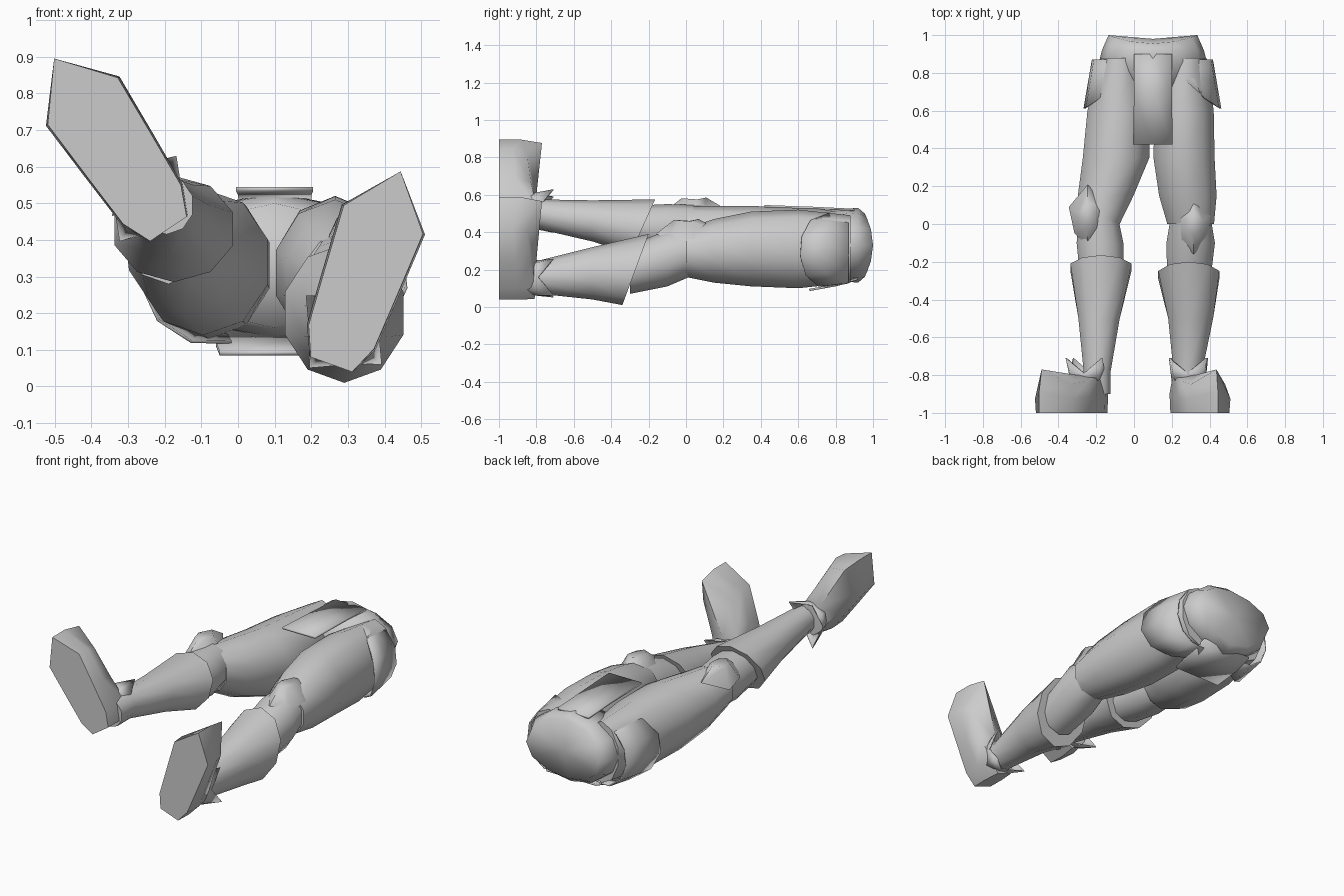
import bpy, bmesh, math
from mathutils import Vector

start_cube = bpy.data.objects.get("Cube")
if start_cube:
    bpy.data.objects.remove(start_cube, do_unlink=True)

steel = bpy.data.materials.new("plain_grey")
steel.use_nodes = True
steel.diffuse_color = (0.6, 0.6, 0.6, 1)
steel.node_tree.nodes["Principled BSDF"].inputs["Base Color"].default_value = steel.diffuse_color


def make_object(name, bm, sharp=50, thickness=0.0):
    """Turn a bmesh into a finished, smooth shaded part."""
    bmesh.ops.recalc_face_normals(bm, faces=bm.faces)
    mesh = bpy.data.meshes.new(name)
    bm.to_mesh(mesh)
    bm.free()
    mesh.materials.append(steel)
    part = bpy.data.objects.new(name, mesh)
    bpy.context.collection.objects.link(part)
    if thickness:
        shell = part.modifiers.new("thickness", 'SOLIDIFY')
        shell.thickness = thickness
    bpy.ops.object.select_all(action='DESELECT')
    part.select_set(True)
    bpy.context.view_layer.objects.active = part
    bpy.ops.object.shade_smooth_by_angle(angle=math.radians(sharp))
    return part


def bridge(bm, rings, closed=True):
    """Join neighbouring rows of vertices with quads."""
    for low, high in zip(rings, rings[1:]):
        count = len(low)
        for i in range(count if closed else count - 1):
            j = (i + 1) % count
            bm.faces.new((low[i], low[j], high[j], high[i]))


def cap(bm, ring, centre):
    tip = bm.verts.new(centre)
    for i, vert in enumerate(ring):
        bm.faces.new((vert, ring[(i + 1) % len(ring)], tip))


def limb(name, sections, tilt=0.0, sides=10):
    """Loft ovals given as x, y, z, half width, half height; tilt slants the first rim."""
    bm = bmesh.new()
    rings = []
    for index, (x, y, z, wide, high) in enumerate(sections):
        slant = tilt if index == 0 else 0
        ring = []
        for i in range(sides):
            a = math.tau * (i + 0.5) / sides
            rise = high * math.sin(a)
            ring.append(bm.verts.new((x + wide * math.cos(a), y + slant * rise, z + rise)))
        rings.append(ring)
    bridge(bm, rings)
    for ring, section in ((rings[0], sections[0]), (rings[-1], sections[-1])):
        cap(bm, ring, section[:3])
    return make_object(name, bm)


def hip_guard(name, x, z, side):
    """Curved shell round the outer thigh, ending in a point."""
    bm = bmesh.new()
    rows = []
    for t in (0, 0.5, 1):
        row = []
        for i in range(7):
            a = math.radians(-105 + i * 32)
            length = 0.09 + 0.17 * max(0, math.cos(a)) ** 0.7
            radius = 0.155 + 0.045 * t
            row.append(bm.verts.new((x + side * radius * math.cos(a), 0.87 - t * length,
                                     z + (0.18 + 0.02 * t) * math.sin(a))))
        rows.append(row)
    bridge(bm, rows, closed=False)
    return make_object(name, bm, thickness=0.008)


def knee_plate(name, x, y, z, side):
    """Pointed kneecap plate with a raised centre."""
    bm = bmesh.new()
    outline = [(0, 0.17, 0), (0.1, 0.05, -0.06), (0.07, -0.09, -0.05),
               (0, -0.16, -0.02), (-0.07, -0.09, -0.03), (-0.09, 0.05, -0.05)]
    rim = [bm.verts.new((x + side * u, y + v, z + w)) for u, v, w in outline]
    ridge = [bm.verts.new((x + side * u * 0.5, y + v * 0.4, z + 0.06 + w * 0.2))
             for u, v, w in outline]
    bridge(bm, [rim, ridge])
    bm.faces.new(ridge)
    bm.faces.new(rim[::-1])
    return make_object(name, bm, sharp=75)


def boot(prefix, heel, toe, side):
    """Boot with upright pointed toe and a flared spiked cuff."""
    heel, toe = Vector(heel), Vector(toe)
    along = (toe - heel).normalized()
    across = Vector((-along.y, along.x)) * -side

    def place(u, v, y):
        flat = heel + across * u + along * v
        return (flat.x, y, flat.y)

    # half outline from heel to toe: offset, distance, top height
    half = [(0.06, 0.0, -0.81), (0.095, 0.08, -0.80), (0.105, 0.24, -0.83), (0.115, 0.42, -0.85)]
    outline = half + [(0, 0.56, -0.77)] + [(-u, v, y) for u, v, y in half[::-1]]
    bm = bmesh.new()
    sole = [bm.verts.new(place(u, v, -1)) for u, v, y in outline]
    middle = [bm.verts.new(place(u * 1.05, v, (y - 1) / 2)) for u, v, y in outline]
    top = [bm.verts.new(place(u * 0.85, v * 0.96, y)) for u, v, y in outline]
    bridge(bm, [sole, middle, top])
    bm.faces.new(sole[::-1])
    cap(bm, top, place(0, 0.2, -0.8))
    make_object(prefix + "_boot", bm, sharp=60)

    # cuff with alternating spikes
    bm = bmesh.new()
    base, edge = [], []
    for i in range(8):
        a = math.tau * (i + 0.5) / 8
        spike = i % 2
        reach = 0.14 if spike else 0.095
        base.append(bm.verts.new(place(0.085 * math.cos(a), 0.1 + 0.09 * math.sin(a), -0.86)))
        edge.append(bm.verts.new(place(reach * math.cos(a), 0.1 + reach * math.sin(a),
                                       -0.71 if spike else -0.79)))
    bridge(bm, [base, edge])
    make_object(prefix + "_boot_cuff", bm, thickness=0.006)


def flap(name, rows):
    """Bent cloth-like plate; rows give y, z, centre x, half width."""
    bm = bmesh.new()
    grid = [[bm.verts.new((x + s * wide, y, z)) for s in (-1, 0, 1)] for y, z, x, wide in rows]
    bridge(bm, grid, closed=False)
    return make_object(name, bm, thickness=0.012)


# left leg, lower and slightly turned out
limb("left_thigh", [(0.27, 0.88, 0.31, 0.12, 0.18), (0.265, 0.6, 0.31, 0.165, 0.21),
                    (0.265, 0.35, 0.31, 0.17, 0.2), (0.285, 0.15, 0.3, 0.16, 0.17),
                    (0.3, 0, 0.29, 0.13, 0.13)])
limb("left_knee", [(0.3, 0.04, 0.3, 0.11, 0.13), (0.3, -0.1, 0.26, 0.135, 0.15),
                   (0.29, -0.3, 0.2, 0.12, 0.13)])
limb("left_shin_guard", [(0.29, -0.27, 0.2, 0.17, 0.19), (0.3, -0.5, 0.18, 0.125, 0.14),
                         (0.285, -0.78, 0.16, 0.08, 0.09), (0.285, -0.9, 0.16, 0.08, 0.09)], 0.37)
knee_plate("left_knee_plate", 0.315, 0, 0.41, 1)
hip_guard("left_hip_guard", 0.265, 0.3, 1)
boot("left", (0.255, 0.06), (0.445, 0.59), 1)

# right leg, raised
limb("right_thigh", [(-0.07, 0.88, 0.33, 0.11, 0.18), (-0.08, 0.6, 0.33, 0.175, 0.2),
                     (-0.095, 0.35, 0.34, 0.185, 0.2), (-0.15, 0.15, 0.37, 0.155, 0.17),
                     (-0.19, 0, 0.41, 0.12, 0.13)])
limb("right_knee", [(-0.19, 0.04, 0.42, 0.11, 0.125), (-0.18, -0.1, 0.42, 0.13, 0.13),
                    (-0.17, -0.3, 0.43, 0.12, 0.11)])
limb("right_shin_guard", [(-0.175, -0.23, 0.43, 0.17, 0.145), (-0.185, -0.5, 0.46, 0.115, 0.11),
                          (-0.195, -0.78, 0.495, 0.075, 0.08), (-0.195, -0.9, 0.495, 0.075, 0.08)], 0.45)
knee_plate("right_knee_plate", -0.245, 0.04, 0.525, -1)
hip_guard("right_hip_guard", -0.07, 0.31, -1)
boot("right", (-0.19, 0.43), (-0.495, 0.885), -1)

# waist block with a saddle shaped end
bm = bmesh.new()
rings = []
for y, wide, high, dip in ((0.72, 0.2, 0.17, 0), (0.86, 0.285, 0.195, 0), (0.92, 0.27, 0.2, 0),
                           (1.0, 0.235, 0.17, 0.045)):
    ring = []
    for i in range(12):
        a = math.tau * i / 12
        ring.append(bm.verts.new((0.1 + wide * math.cos(a), y - dip * math.sin(a) ** 2,
                                  0.33 + high * math.sin(a))))
    rings.append(ring)
bridge(bm, rings)
cap(bm, rings[0], (0.1, 0.7, 0.33))
cap(bm, rings[-1], (0.1, 0.98, 0.33))
make_object("waist", bm, sharp=75)

# hanging front and back plates
flap("front_flap", [(0.9, 0.525, 0.1, 0.1), (0.7, 0.535, 0.1, 0.1), (0.42, 0.545, 0.1, 0.105)])
flap("back_flap", [(0.92, 0.145, 0.1, 0.16), (0.8, 0.11, 0.1, 0.16), (0.66, 0.085, 0.1, 0.15)])
